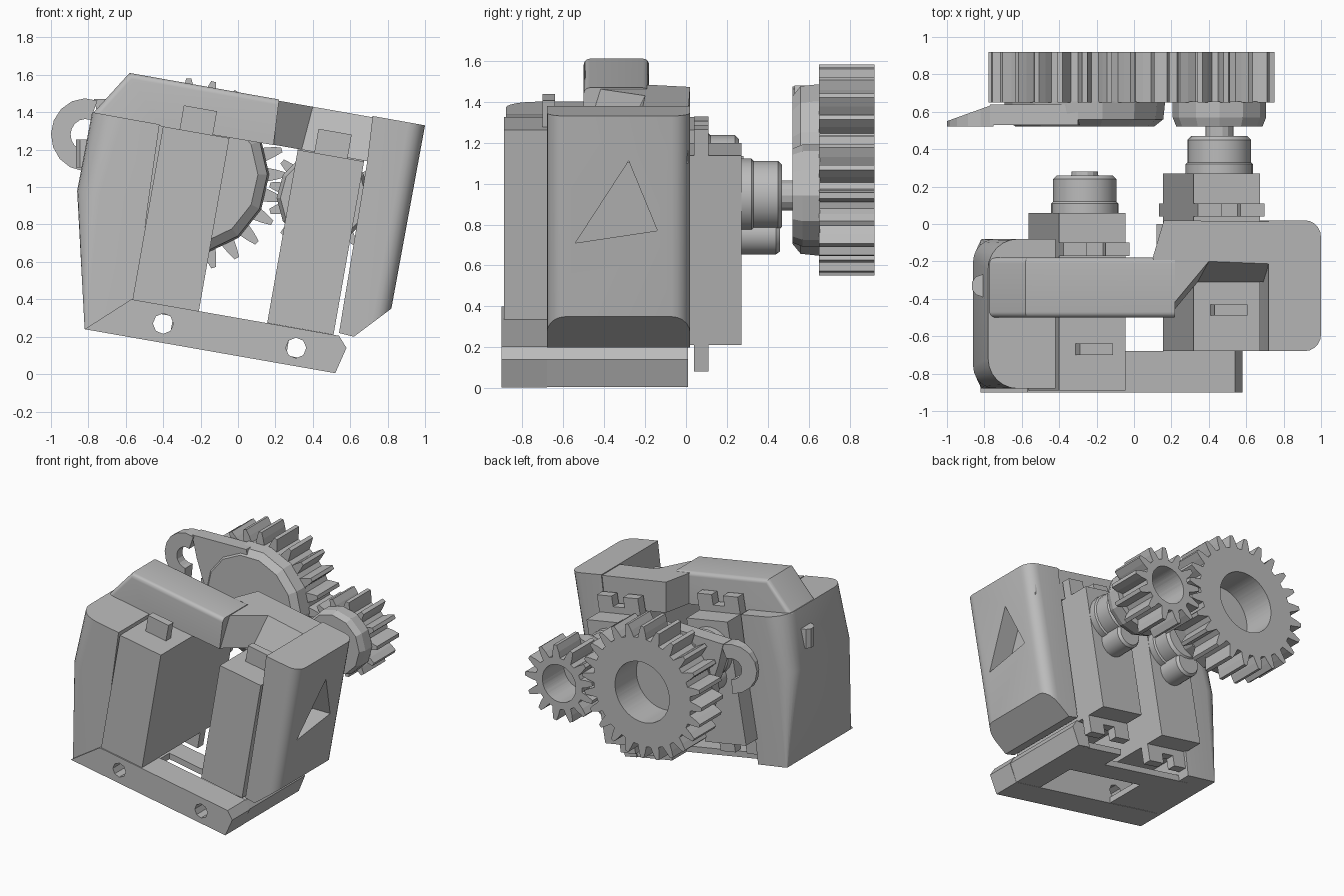
import bpy, bmesh, math
from mathutils import Vector

cube = bpy.data.objects.get("Cube")
if cube:
    bpy.data.objects.remove(cube, do_unlink=True)

grey = bpy.data.materials.new("plain grey")
grey.use_nodes = True
grey.diffuse_color = (0.5, 0.5, 0.5, 1)
grey.node_tree.nodes["Principled BSDF"].inputs["Base Color"].default_value = (0.5, 0.5, 0.5, 1)

TILT = math.radians(10)
U = Vector((math.cos(TILT), -math.sin(TILT)))
W = Vector((math.sin(TILT), math.cos(TILT)))


def finish(name, bm, smooth=False):
    bmesh.ops.recalc_face_normals(bm, faces=bm.faces)
    mesh = bpy.data.meshes.new(name)
    bm.to_mesh(mesh)
    bm.free()
    mesh.materials.append(grey)
    ob = bpy.data.objects.new(name, mesh)
    bpy.context.collection.objects.link(ob)
    if smooth:
        bpy.ops.object.select_all(action="DESELECT")
        ob.select_set(True)
        bpy.context.view_layer.objects.active = ob
        bpy.ops.object.shade_smooth_by_angle(angle=math.radians(35))
    return ob


def loft(bm, loops):
    """Closed solid through matching loops of points."""
    rings = [[bm.verts.new(p) for p in loop] for loop in loops]
    n = len(rings[0])
    bm.faces.new(rings[0])
    bm.faces.new(rings[-1][::-1])
    for p, q in zip(rings, rings[1:]):
        for k in range(n):
            bm.faces.new((p[k], p[(k + 1) % n], q[(k + 1) % n], q[k]))
    return rings


def prism(name, pts, y0, y1, rounded=(), radius=0.1):
    """Front outline pushed along y; listed outline sides get round edges."""
    bm = bmesh.new()
    rings = loft(bm, [[(x, y, z) for x, z in pts] for y in (y0, y1)])
    edges = [bm.edges.get((r[i], r[(i + 1) % len(r)])) for i in rounded for r in rings]
    if edges:
        bmesh.ops.bevel(bm, geom=edges, offset=radius, segments=5, profile=0.5, affect="EDGES")
    return finish(name, bm, bool(edges))


def plan(name, lower, upper, z0, z1):
    """Solid between two top outlines, sloping down to the right."""
    bm = bmesh.new()
    loft(bm, [[(x, y, z - x * math.tan(TILT)) for x, y in pts] for pts, z in ((lower, z0), (upper, z1))])
    return finish(name, bm)


def lathe(name, c, profile, n=24):
    """Closed turned solid around a y axis; profile is (radius, y)."""
    bm = bmesh.new()
    turn = [math.tau * k / n for k in range(n)]
    loft(bm, [[(c[0] + r * math.cos(a), y, c[1] + r * math.sin(a)) for a in turn] for r, y in profile])
    return finish(name, bm, n > 16)


def gear(name, c, teeth, root, tip, bore, y0, y1):
    shape = ((-0.33, 0), (-0.22, 0.5), (-0.1, 1), (0.1, 1), (0.22, 0.5), (0.33, 0))
    bm = bmesh.new()
    loops = []
    for y in (y0, y1):
        outer, inner = [], []
        for t in range(teeth):
            for f, h in shape:
                a = math.tau * (t + f) / teeth
                for ring, r in ((outer, root + h * (tip - root)), (inner, bore)):
                    ring.append(bm.verts.new((c[0] + r * math.cos(a), y, c[1] + r * math.sin(a))))
        loops.append((outer, inner))
    (o0, i0), (o1, i1) = loops
    for p, q in ((o0, i0), (o0, o1), (o1, i1), (i0, i1)):
        for k in range(len(p)):
            j = (k + 1) % len(p)
            bm.faces.new((p[k], p[j], q[j], q[k]))
    return finish(name, bm)


def cut(ob, cutter):
    cutter.hide_render = True
    cutter.hide_set(True)
    cutter.display_type = "WIRE"
    m = ob.modifiers.new("cut", "BOOLEAN")
    m.operation = "DIFFERENCE"
    m.solver = "EXACT"
    m.object = cutter


def rect(x0, x1, z0, z1):
    return [(x0, z0), (x1, z0), (x1, z1), (x0, z1)]


# Servo: case, slotted mounting ears, gearbox humps and cable stub
def servo(side, centre, y0, y1):
    c = Vector(centre)

    def local(pts):
        return [c + U * u + W * w for u, w in pts]

    prism(side + "_servo_case", local(rect(-0.18, 0.18, -0.47, 0.47)), y0, y1)
    ear = [(-0.18, 0.46), (-0.18, 0.6), (-0.05, 0.6), (-0.05, 0.52),
           (0.05, 0.52), (0.05, 0.6), (0.18, 0.6), (0.18, 0.46)]
    for s, where in ((1, "upper"), (-1, "lower")):
        prism(f"{side}_servo_{where}_ear", local([(u, w * s) for u, w in ear]), y1 - 0.23, y1 - 0.16)
    prism(side + "_servo_cable", local(rect(-0.09, 0.09, 0.46, 0.6)), y0 + 0.19, y0 + 0.25)
    axis = c + W * 0.24
    lathe(side + "_servo_gearbox", axis,
          [(0.18, y1 - 0.01), (0.18, y1 + 0.05), (0.17, y1 + 0.06),
           (0.17, y1 + 0.18), (0.15, y1 + 0.2)])
    lathe(side + "_servo_small_hump", c + W * 0.05,
          [(0.1, y1 - 0.01), (0.1, y1 + 0.17), (0.085, y1 + 0.19)])
    lathe(side + "_servo_shaft", axis, [(0.075, y1 + 0.18), (0.07, y1 + 0.22)], 14)
    return axis


big_axis = servo("rear_drive", (-0.305, 0.83), -0.89, 0.06)
small_axis = servo("pinion_drive", (0.415, 0.705), -0.68, 0.27)

# Gears with their hubs
gear("large_gear", big_axis, 24, 0.42, 0.515, 0.235, 0.65, 0.92)
gear("small_gear", small_axis, 13, 0.2, 0.295, 0.145, 0.65, 0.92)
lathe("large_gear_hub", big_axis, [(0.37, 0.52), (0.42, 0.56), (0.43, 0.655)], 14)
lathe("small_gear_hub", small_axis, [(0.23, 0.52), (0.25, 0.57), (0.25, 0.655)], 12)
lathe("pinion_spline", small_axis, [(0.075, 0.46), (0.075, 0.54)], 14)

# Arm ending in an open hook that thins toward its tip
prism("hook_arm", [(-0.3, 1.48), (-0.77, 1.47), (-0.73, 1.3), (-0.68, 1.15), (-0.5, 0.74), (-0.2, 1.0)],
      0.53, 0.64)
angles = [math.radians(70 + 195 * k / 9) for k in range(10)]
hook_pts = [(-0.815 + r * math.cos(a), 1.28 + 1.05 * r * math.sin(a))
            for r, seq in ((0.185, angles), (0.08, angles[::-1])) for a in seq]
hook = prism("hook", hook_pts, 0.52, 0.64)
for v in hook.data.vertices:
    if v.co.y > 0.6:
        v.co.y = 0.55 + 0.36 * (v.co.x + 1)

# Left wall: sharp corners at the foot growing into round ones
bm = bmesh.new()
levels = []
for (xo, zo), (xi, zi), rad in (((-0.82, 0.24), (-0.57, 0.2), 0.01),
                                ((-0.86, 0.98), (-0.48, 0.915), 0.12),
                                ((-0.78, 1.4), (-0.42, 1.335), 0.16)):
    flat = [(xi, -0.08), (xi, -0.88)]
    for yc, start in ((-0.88 + rad, 270), (-0.08 - rad, 180)):
        for k in range(7):
            a = math.radians(start - 15 * k)
            flat.append((xo + rad + rad * math.cos(a), yc + rad * math.sin(a)))
    levels.append([(x, y, zo + (zi - zo) * (x - xo) / (xi - xo)) for x, y in flat])
loft(bm, levels)
finish("left_wall", bm, True)

# Right wall with a triangular recess
wall = prism("right_wall", [(0.72, 1.38), (1.0, 1.33), (0.82, 0.35), (0.62, 0.2), (0.54, 0.22), (0.69, 1.13)],
             -0.68, 0.02, rounded=(1,), radius=0.09)
bm = bmesh.new()
tri = [(-0.28, 1.11), (-0.54, 0.71), (-0.14, 0.77)]
loft(bm, [[(0.76 + (z - 0.85) * 0.17, y, z) for y, z in tri], [(1.2, y, z) for y, z in tri]])
cut(wall, finish("triangle_cutter", bm))

# Top bar and the wider shoulder beside it, sloped at the front
prism("top_bar", [(-0.78, 1.39), (-0.58, 1.61), (0.22, 1.468), (0.19, 1.225), (-0.41, 1.325)],
      -0.5, -0.18, rounded=(0, 1), radius=0.03)
plan("top_shoulder",
     [(0.1, -0.18), (0.19, -0.49), (0.34, -0.31), (0.9, -0.31), (0.92, 0.01), (0.16, 0.02)],
     [(0.1, -0.18), (0.2, -0.44), (0.4, -0.2), (0.9, -0.22), (0.92, 0.01), (0.16, 0.02)],
     1.26, 1.5)

# Base: pierced front rail, thin open floor and a right edge beam
rail = prism("front_rail", [(-0.82, 0.24), (0.52, 0.005), (0.58, 0.14), (0.54, 0.205), (-0.57, 0.4)],
             -0.9, -0.68)
for k, spot in enumerate(((-0.4, 0.27), (0.31, 0.14))):
    cut(rail, lathe(f"screw_hole_cutter_{k}", spot, [(0.055, -1), (0.055, -0.5)], 8))
floor = [(-0.82, -0.69), (-0.35, -0.69), (-0.35, -0.35), (0.3, -0.35), (0.3, -0.69),
         (0.52, -0.69), (0.52, 0.0), (0.12, 0.0), (0.12, -0.18), (-0.82, -0.18)]
plan("floor", floor, floor, 0.098, 0.145)
prism("right_edge_beam", [(0.42, 0.025), (0.52, 0.006), (0.575, 0.14), (0.54, 0.2), (0.45, 0.2)], -0.69, 0.01)

# Small knob on the outer left wall
bm = bmesh.new()
bmesh.ops.create_cone(bm, cap_ends=True, segments=10, radius1=0.06, radius2=0.06, depth=0.15)
bmesh.ops.translate(bm, verts=bm.verts, vec=(-0.81, -0.33, 1.18))
finish("side_knob", bm)
